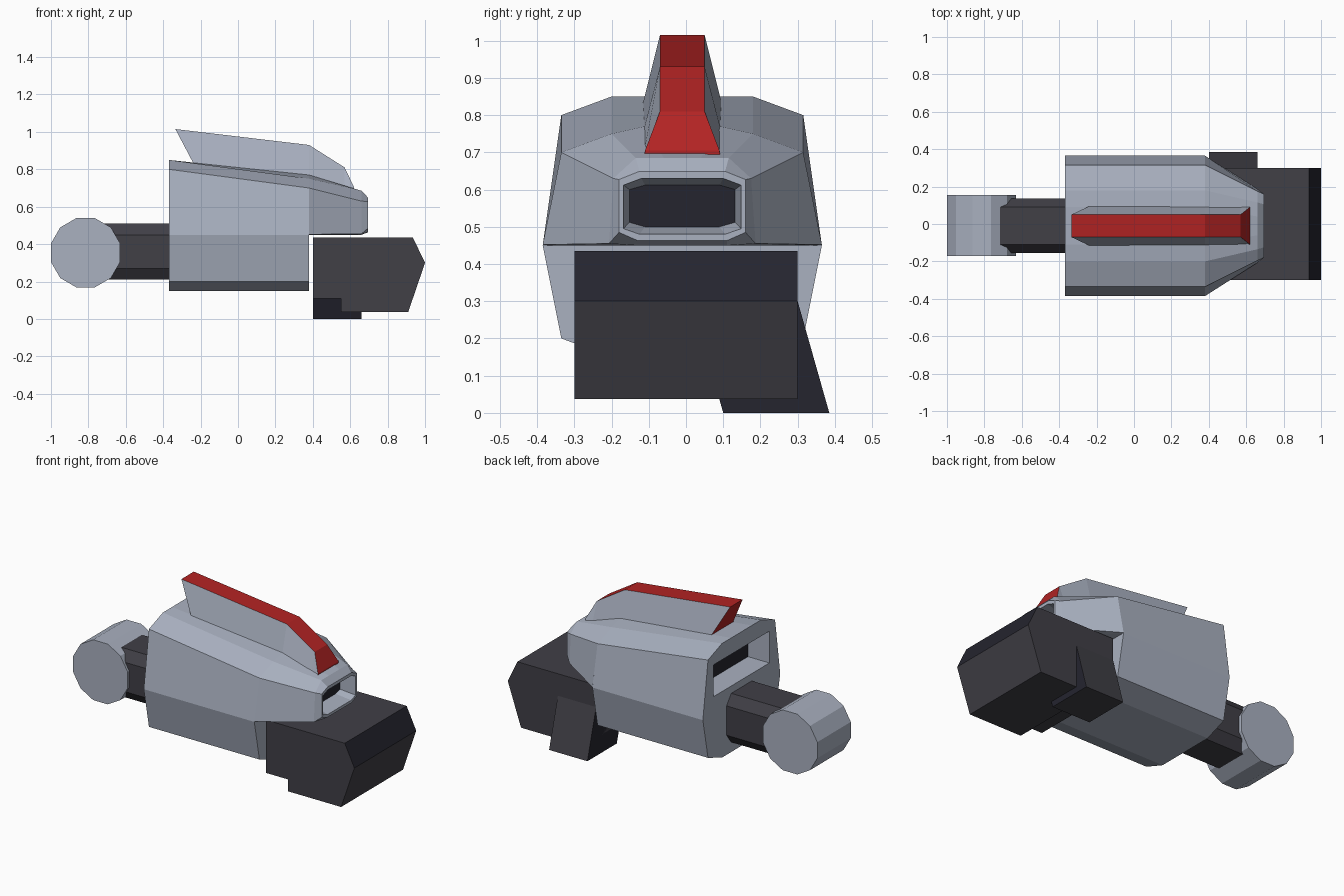
import bpy, bmesh, math
from mathutils import Vector

if "Cube" in bpy.data.objects:
    bpy.data.objects.remove(bpy.data.objects["Cube"])

CY = -0.01  # the body's centre line


def material(name, rgb):
    m = bpy.data.materials.new(name)
    m.diffuse_color = (*rgb, 1)
    m.use_nodes = True
    m.node_tree.nodes["Principled BSDF"].inputs["Base Color"].default_value = m.diffuse_color
    return m


GRAY = material("pale blue gray", (0.40, 0.44, 0.53))
DARK = material("charcoal", (0.052, 0.050, 0.062))
NAVY = material("near black navy", (0.018, 0.018, 0.028))
RED = material("red", (0.45, 0.017, 0.017))


def loft(name, rings, mats, rule=None, start_cap=True):
    """Skin a row of closed rings; rule(normal, centre) picks the material slot."""
    bm = bmesh.new()
    vs = [[bm.verts.new(p) for p in r] for r in rings]
    n = len(vs[0])
    for a, b in zip(vs, vs[1:]):
        for i in range(n):
            j = (i + 1) % n
            bm.faces.new((a[i], a[j], b[j], b[i]))
    if start_cap:
        bm.faces.new(vs[0][::-1])
    bm.faces.new(vs[-1])
    bmesh.ops.recalc_face_normals(bm, faces=bm.faces)
    if rule:
        for f in bm.faces:
            f.normal_update()
            f.material_index = rule(f.normal, f.calc_center_median())
    me = bpy.data.meshes.new(name)
    bm.to_mesh(me)
    bm.free()
    for m in mats:
        me.materials.append(m)
    ob = bpy.data.objects.new(name, me)
    bpy.context.collection.objects.link(ob)
    return ob


def section(x, half):
    """Mirror a half profile of (half width, z) across the centre line."""
    return ([(x, CY + w, z) for w, z in half] +
            [(x, CY - w, z) for w, z in reversed(half)])


def extrude_y(profile, y0, y1):
    return [[(x, y, z) for x, z in profile] for y in (y0, y1)]


def box(name, lo, hi, mat):
    prof = [(lo[0], lo[2]), (hi[0], lo[2]), (hi[0], hi[2]), (lo[0], hi[2])]
    return loft(name, extrude_y(prof, lo[1], hi[1]), [mat])


# Main hull with a sloping top
low = [(0.19, 0.15), (0.325, 0.20), (0.375, 0.45)]
hull = loft("main_hull", [
    section(-0.37, low + [(0.325, 0.80), (0.19, 0.85), (0.10, 0.85)]),
    section(0.38, low + [(0.325, 0.70), (0.19, 0.75), (0.10, 0.77)])], [GRAY])

# Rear opening cut into the hull, with a dark panel at its end
cutter = box("rear_opening_cutter", (-0.5, CY - 0.27, 0.555), (-0.22, CY + 0.27, 0.75), GRAY)
mod = hull.modifiers.new("rear_opening", 'BOOLEAN')
mod.object = cutter
mod.operation = 'DIFFERENCE'
mod.solver = 'EXACT'
bpy.context.view_layer.objects.active = hull
bpy.ops.object.modifier_apply(modifier=mod.name)
bpy.data.objects.remove(cutter)
box("rear_panel", (-0.226, CY - 0.269, 0.556), (-0.219, CY + 0.269, 0.749), NAVY)

# Tapered nose with a rim and a recessed dark window
loft("nose", [
    section(0.38, [(0.36, 0.45), (0.375, 0.452), (0.325, 0.70), (0.19, 0.75), (0.10, 0.77)]),
    section(0.66, [(0.12, 0.45), (0.197, 0.455), (0.185, 0.63), (0.125, 0.685), (0.05, 0.685)]),
    section(0.695, [(0.12, 0.463), (0.17, 0.485), (0.17, 0.627), (0.115, 0.649), (0.05, 0.649)]),
    section(0.695, [(0.115, 0.48), (0.158, 0.495), (0.158, 0.612), (0.11, 0.63), (0.05, 0.63)]),
    section(0.60, [(0.10, 0.50), (0.142, 0.512), (0.142, 0.60), (0.10, 0.612), (0.05, 0.612)])],
    [GRAY, NAVY],
    lambda n, c: int(abs(n.x) > 0.95 and c.x < 0.61), start_cap=False)

# Raised fin: gray flanks, red crest and ends
fin = [  # top x, top z, top half width, base x, base z, base half width
    (-0.335, 1.015, 0.06, -0.24, 0.835, 0.105),
    (0.38, 0.93, 0.06, 0.38, 0.755, 0.105),
    (0.57, 0.81, 0.06, 0.57, 0.69, 0.105),
    (0.62, 0.705, 0.10, 0.62, 0.67, 0.105)]
loft("fin", [[(bx, CY + bw, bz), (tx, CY + tw, tz), (tx, CY - tw, tz), (bx, CY - bw, bz)]
             for tx, tz, tw, bx, bz, bw in fin], [GRAY, RED],
     lambda n, c: int(abs(n.y) < 0.3))

# Front block, its upper bevel darker
loft("front_block", extrude_y(
    [(0.40, 0.435), (0.935, 0.435), (1.0, 0.30), (0.91, 0.037), (0.55, 0.037),
     (0.55, 0.11), (0.40, 0.11)], -0.30, 0.30), [DARK, NAVY],
    lambda n, c: int(n.x > 0.5 and n.z > 0.2))

# Slanted foot under the block
loft("slanted_foot", [[(x, 0.10, 0), (x, 0.385, 0), (x, 0.30, 0.30), (x, 0.015, 0.30)]
                      for x in (0.40, 0.66)], [DARK, NAVY],
     lambda n, c: int(abs(n.x) > 0.5 or n.y < -0.5))

# Rear arm with chamfered edges
arm = [(0.10, 0.21), (0.145, 0.27), (0.145, 0.45), (0.10, 0.51)]
loft("rear_arm", [section(x, arm) for x in (-0.78, -0.36)], [DARK])

# Twelve-sided drum across the rear
r = 0.185 / math.cos(math.pi / 12)
drum = [(-0.815 + r * math.cos(math.pi * (2 * i + 1) / 12),
         0.354 + r * math.sin(math.pi * (2 * i + 1) / 12)) for i in range(12)]
loft("rear_drum", extrude_y(drum, -0.17, 0.155), [GRAY])
